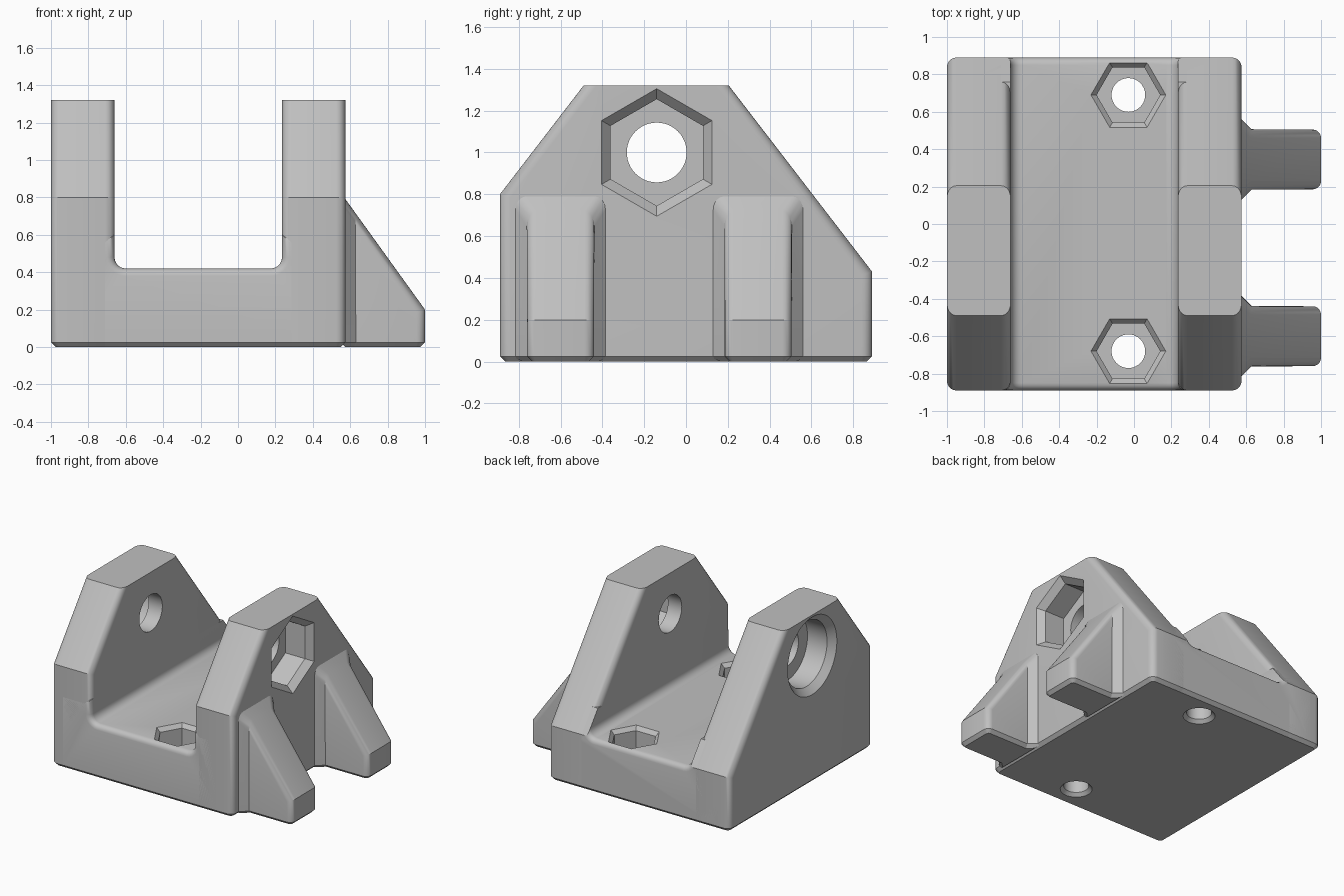
import bpy
import bmesh
from math import cos, sin, pi, radians
from mathutils import Matrix, Vector

cube = bpy.data.objects.get("Cube")
if cube:
    bpy.data.objects.remove(cube, do_unlink=True)

grey = bpy.data.materials.new("plain_grey")
grey.use_nodes = True
GREY = (0.53, 0.53, 0.53, 1)
grey.diffuse_color = GREY
grey.node_tree.nodes["Principled BSDF"].inputs["Base Color"].default_value = GREY

# Shared dimensions
HALF_DEPTH, TOP, FLOOR = 0.89, 1.32, 0.42
OUT_L, IN_L, IN_R, OUT_R = -1.0, -0.66, 0.235, 0.575
REAR_LOW, REAR_HIGH = (HALF_DEPTH, 0.43), (0.205, TOP)
ROUND, CHAMFER = 0.05, 0.025


def prism(points, axis, lo, hi):
    """Extrude a 2D outline along one axis."""
    bm = bmesh.new()

    def place(p, t):
        co = list(p)
        co.insert("xyz".index(axis), t)
        return bm.verts.new(co)
    a = [place(p, lo) for p in points]
    b = [place(p, hi) for p in points]
    bm.faces.new(a)
    bm.faces.new(b[::-1])
    for i in range(len(a)):
        j = (i + 1) % len(a)
        bm.faces.new((a[j], a[i], b[i], b[j]))
    bmesh.ops.recalc_face_normals(bm, faces=bm.faces)
    return bm


def bevel(bm, rule, offset, segments):
    """Bevel the edges whose two end points satisfy the rule."""
    edges = [e for e in bm.edges if rule(e.verts[0].co, e.verts[1].co)]
    bmesh.ops.bevel(bm, geom=edges, offset=offset, offset_type='OFFSET',
                    segments=segments, profile=0.5, affect='EDGES',
                    clamp_overlap=False)


def slice_off(bm, point, normal):
    """Remove everything beyond a plane and close the cut."""
    geom = bm.verts[:] + bm.edges[:] + bm.faces[:]
    cut = bmesh.ops.bisect_plane(bm, geom=geom, plane_co=Vector(point),
                                 plane_no=Vector(normal).normalized(),
                                 clear_outer=True)["geom_cut"]
    edges = [g for g in cut if isinstance(g, bmesh.types.BMEdge)]
    bmesh.ops.holes_fill(bm, edges=edges, sides=0)


def finish(bm, name):
    bmesh.ops.recalc_face_normals(bm, faces=bm.faces)
    mesh = bpy.data.meshes.new(name)
    bm.to_mesh(mesh)
    bm.free()
    mesh.materials.append(grey)
    ob = bpy.data.objects.new(name, mesh)
    bpy.context.collection.objects.link(ob)
    return ob


def activate(ob):
    bpy.ops.object.select_all(action='DESELECT')
    ob.select_set(True)
    bpy.context.view_layer.objects.active = ob


def smooth(ob):
    activate(ob)
    bpy.ops.object.shade_smooth_by_angle(angle=radians(30))


def drill(ob, rings, sides, matrix):
    """Cut a stepped round or hexagonal recess; rings are (radius, height)."""
    bm = bmesh.new()
    loops = [[bm.verts.new((r * cos(2 * pi * i / sides),
                            r * sin(2 * pi * i / sides), h))
              for i in range(sides)] for r, h in rings]
    bm.faces.new(loops[0])
    bm.faces.new(loops[-1])
    for a, b in zip(loops, loops[1:]):
        for i in range(sides):
            j = (i + 1) % sides
            bm.faces.new((a[i], a[j], b[j], b[i]))
    bm.transform(matrix)
    cutter = finish(bm, "hole_cutter")
    cutter.hide_render = True
    mod = ob.modifiers.new("hole", 'BOOLEAN')
    mod.operation, mod.solver, mod.object = 'DIFFERENCE', 'EXACT', cutter
    activate(ob)
    bpy.ops.object.modifier_apply(modifier=mod.name)
    bpy.data.objects.remove(cutter, do_unlink=True)


def recess(outer, inner, depth):
    """Pocket with a chamfered mouth at height zero."""
    return [(inner, -depth), (inner, inner - outer), (outer, 0), (outer, 0.1)]


def on_ground(a, b):
    return max(a.z, b.z) < 1e-4


# Upright arms: sloped outline, rounded rims, chamfered foot
outline = [(-HALF_DEPTH, 0), (HALF_DEPTH, 0), REAR_LOW, REAR_HIGH,
           (-0.49, TOP), (-HALF_DEPTH, 0.8)]


def arm(name, x0, x1):
    bm = prism(outline, "x", x0, x1)
    bevel(bm, lambda a, b: abs(a.x - b.x) < 1e-4 and not on_ground(a, b)
          and min(a.z, b.z) < TOP - 1e-4, ROUND, 5)
    bevel(bm, on_ground, CHAMFER, 1)
    return finish(bm, name)


left_turn = Matrix.Rotation(pi / 2, 4, 'Y')
for name, x0, x1, face, turn, sides in (
        ("plain_arm", OUT_L, IN_L, OUT_L, left_turn.inverted(), 64),
        ("braced_arm", IN_R, OUT_R, OUT_R, left_turn, 6)):
    ob = arm(name, x0, x1)
    spot = Matrix.Translation((face, -0.14, 1.0)) @ turn
    drill(ob, recess(0.305, 0.255, 0.22), sides, spot)
    drill(ob, [(0.143, -0.6), (0.143, 0.1)], 48, spot)
    smooth(ob)

# Floor between the arms, with coved inner corners
COVE = 0.06


def cove(cx, start):
    return [(cx + COVE * cos(start + pi / 2 * i / 6),
             FLOOR + COVE + COVE * sin(start + pi / 2 * i / 6)) for i in range(7)]


section = ([(-0.9, 0), (-0.9, 0.6), (IN_L, 0.6)]
           + cove(IN_L + COVE, pi) + cove(IN_R - COVE, 1.5 * pi)
           + [(IN_R, 0.6), (0.47, 0.6), (0.47, 0)])
bm = prism(section, "y", -HALF_DEPTH, HALF_DEPTH)
bevel(bm, lambda a, b: abs(a.y - b.y) < 1e-4 and min(a.z, b.z) > 0.4, 0.04, 4)
bevel(bm, lambda a, b: on_ground(a, b) and abs(a.y - b.y) < 1e-4, CHAMFER, 1)
slice_off(bm, (0, *REAR_LOW), (0, REAR_HIGH[1] - REAR_LOW[1], REAR_LOW[0] - REAR_HIGH[0]))
base = finish(bm, "base_floor")

# Bolt holes with hexagonal nut pockets
for y in (-0.68, 0.69):
    spot = Matrix.Translation((-0.03, y, FLOOR))
    drill(base, recess(0.2, 0.17, 0.2), 6, spot)
    drill(base, [(0.115, -FLOOR - 0.1), (0.115, -FLOOR), (0.09, CHAMFER - FLOOR),
                 (0.09, 0.1)], 40, spot)
smooth(base)

# Sloped braces flaring out where they meet the arm
for name, y in (("front_brace", -0.6), ("rear_brace", 0.345)):
    side = [(0.55, 0.24), (0.63, 0.16), (1.0, 0.16)]
    plan = [(x, y - w) for x, w in side] + [(x, y + w) for x, w in reversed(side)]
    bm = prism(plan, "z", 0, 1)
    slice_off(bm, (1.0, y, 0.2), (0.59, 0, 0.425))
    bevel(bm, lambda a, b: not on_ground(a, b) and (
        min(a.z, b.z) > 0.1 and abs(a.x - b.x) > 0.01
        or min(a.x, b.x) > 0.99 and abs(a.y - b.y) < 1e-4), 0.045, 5)
    bevel(bm, on_ground, CHAMFER, 1)
    smooth(finish(bm, name))
